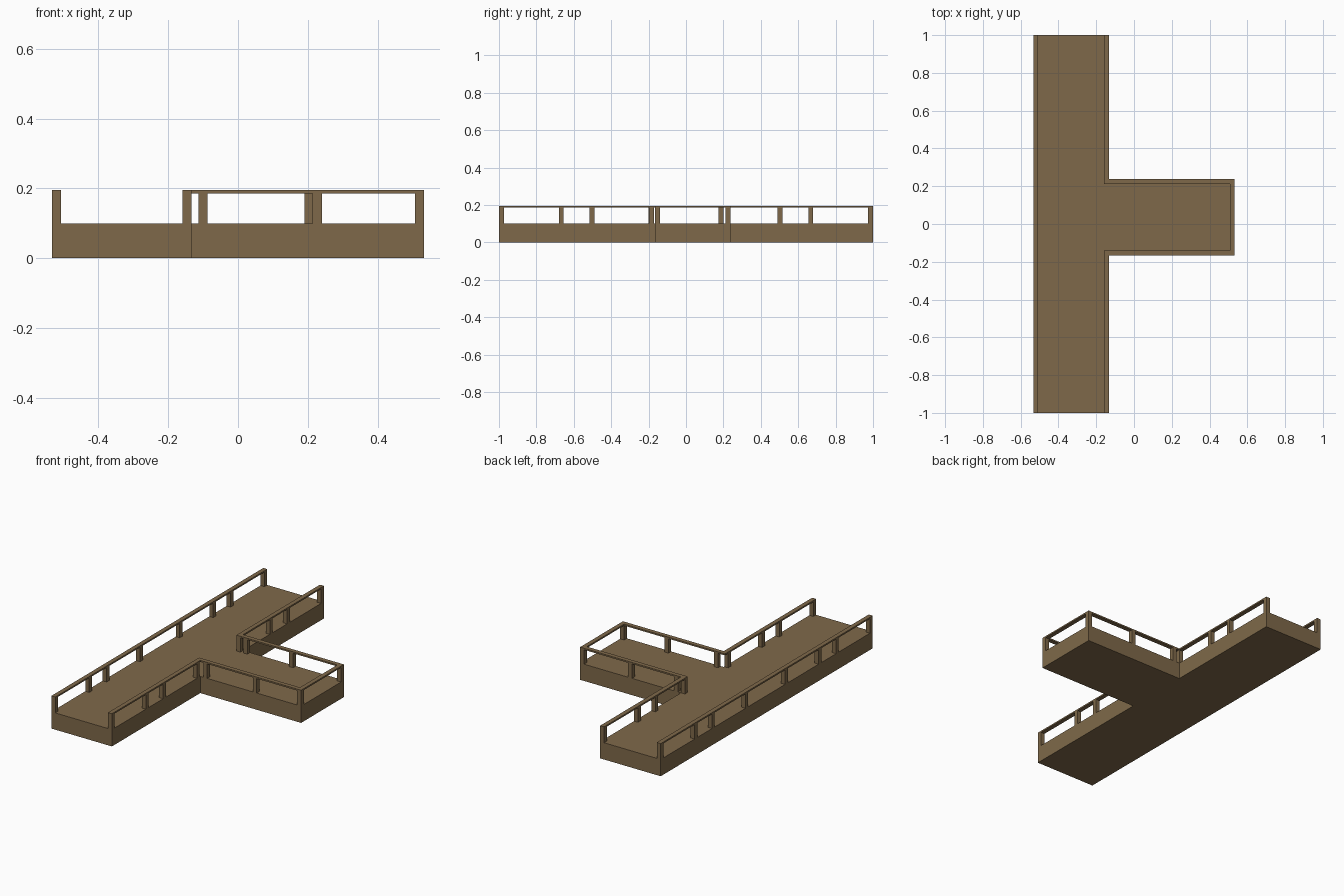
import bpy, bmesh

if "Cube" in bpy.data.objects:
    bpy.data.objects.remove(bpy.data.objects["Cube"])

wood = bpy.data.materials.new("brown_wood")
wood.diffuse_color = (0.212, 0.141, 0.068, 1)
wood.use_nodes = True
wood.node_tree.nodes["Principled BSDF"].inputs["Base Color"].default_value = wood.diffuse_color

X0, X1, X2 = -0.533, -0.133, 0.533     # main walkway edges, branch end
YS, YN = -0.166, 0.238                 # branch sides
DECK, RAIL_B, RAIL_T, W = 0.1, 0.186, 0.195, 0.026


def finish(name, bm):
    bmesh.ops.recalc_face_normals(bm, faces=bm.faces)
    me = bpy.data.meshes.new(name)
    bm.to_mesh(me)
    bm.free()
    me.materials.append(wood)
    ob = bpy.data.objects.new(name, me)
    bpy.context.collection.objects.link(ob)


def prism(name, outline, z0, z1):
    bm = bmesh.new()
    face = bm.faces.new([bm.verts.new((x, y, z0)) for x, y in outline])
    ext = bmesh.ops.extrude_face_region(bm, geom=[face], use_keep_orig=True)
    verts = [g for g in ext["geom"] if isinstance(g, bmesh.types.BMVert)]
    bmesh.ops.translate(bm, verts=verts, vec=(0, 0, z1 - z0))
    finish(name, bm)


def post(name, x, y):
    h = W / 2
    prism(name, [(x - h, y - h), (x + h, y - h), (x + h, y + h), (x - h, y + h)],
          DECK, RAIL_B)


# T-shaped deck
prism("deck", [(X0, -1), (X1, -1), (X1, YS), (X2, YS), (X2, YN), (X1, YN),
               (X1, 1), (X0, 1)], 0, DECK)

# Handrails: long side, and one continuous rail around the branch
prism("long_handrail", [(X0, -1), (X0 + W, -1), (X0 + W, 1), (X0, 1)], RAIL_B, RAIL_T)
prism("branch_handrail", [
    (X1, -1), (X1, YS), (X2, YS), (X2, YN), (X1, YN), (X1, 1),
    (X1 - W, 1), (X1 - W, YN - W), (X2 - W, YN - W), (X2 - W, YS + W),
    (X1 - W, YS + W), (X1 - W, -1)], RAIL_B, RAIL_T)

# Posts along the main walkway
h = W / 2
for y in (1 - h, 0.667, 0.503, 0.187):
    for s in (-1, 1):
        post("long_side_post", X0 + h, s * y)
for y in (-1 + h, -0.667, -0.503, -0.184, YN - h, 0.503, 0.667, 1 - h):
    post("inner_side_post", X1 - h, y)

# Posts around the branch
for x, y in ((-0.1, YS + h), (0.227, YS + h), (X2 - h, YS + h),
             (-0.1, YN - h), (0.203, YN - h), (X2 - h, YN - h)):
    post("branch_post", x, y)
